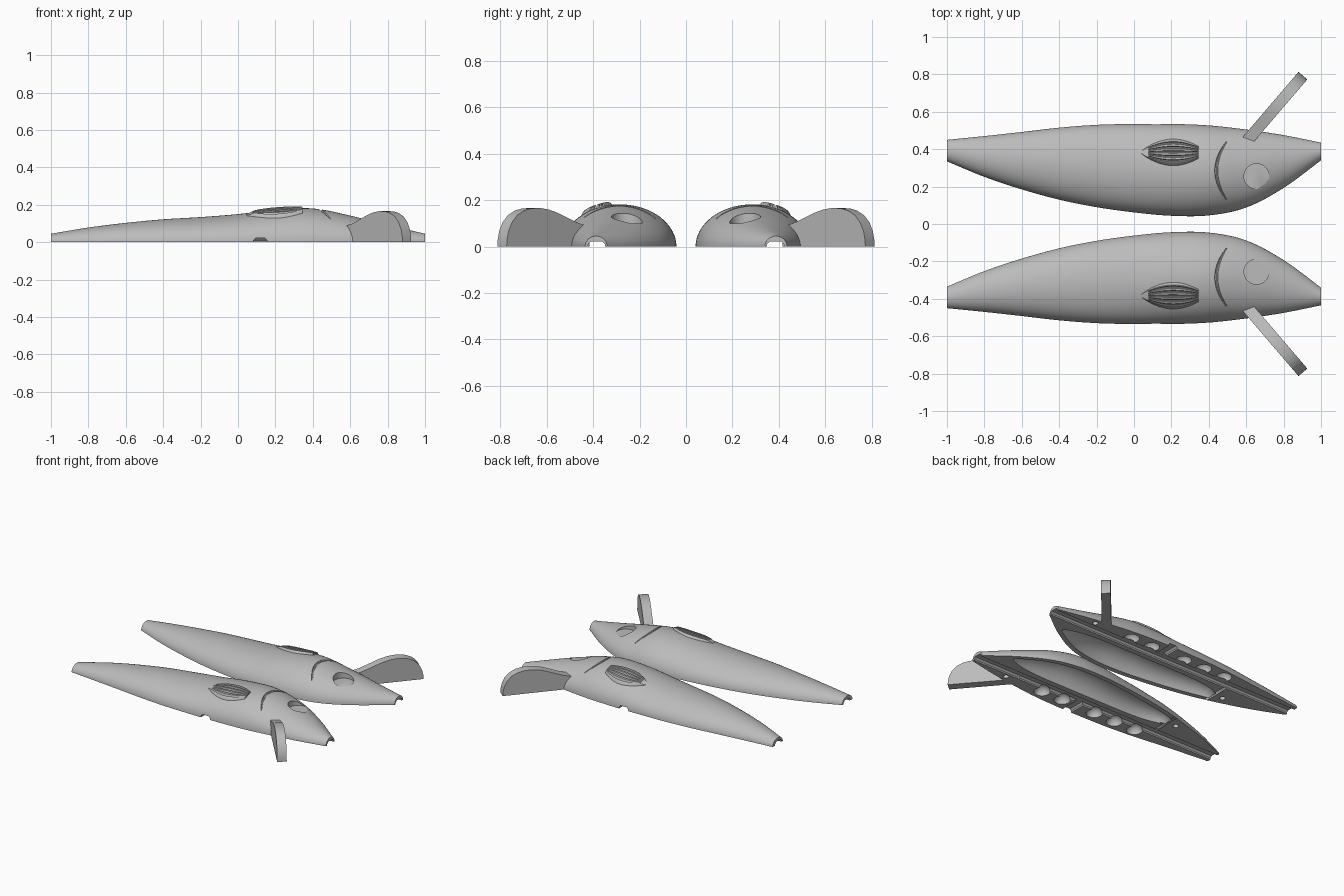
import bpy, bmesh, math
from mathutils import Vector

if "Cube" in bpy.data.objects:
    bpy.data.objects.remove(bpy.data.objects["Cube"], do_unlink=True)

grey = bpy.data.materials.new("plain grey")
grey.use_nodes = True
grey.diffuse_color = (0.5, 0.5, 0.5, 1)
grey.node_tree.nodes["Principled BSDF"].inputs["Base Color"].default_value = (0.5, 0.5, 0.5, 1)

# Body outline at even stations from tail to nose
BELLY = [.45, .47, .492, .515, .53, .535, .535, .527, .505, .475, .435]
BACK = [.335, .252, .185, .13, .09, .062, .044, .046, .088, .193, .34]
HEIGHT = [.045, .078, .103, .122, .134, .15, .173, .18, .142, .092, .045]


def curve(table, x):
    """Smooth value of an outline table at x."""
    t = min(max((x + 1) * 5, 0), 9.9999)
    i = int(t)
    f = t - i
    p1, p2 = table[i], table[i + 1]
    p0 = table[i - 1] if i else 2 * p1 - p2
    p3 = table[i + 2] if i < 9 else 2 * p2 - p1
    m1, m2 = (p2 - p0) / 2, (p3 - p1) / 2
    return (p1 + m1 * f + (3 * (p2 - p1) - 2 * m1 - m2) * f**2
            + (2 * (p1 - p2) + m1 + m2) * f**3)


def surface(x, y):
    """Height of the body skin."""
    lo, hi = curve(BACK, x), curve(BELLY, x)
    s = (2 * y - lo - hi) / (hi - lo)
    return curve(HEIGHT, x) * math.sqrt(max(0, 1 - s * s))


def finish(name, bm):
    bmesh.ops.recalc_face_normals(bm, faces=bm.faces)
    mesh = bpy.data.meshes.new(name)
    bm.to_mesh(mesh)
    bm.free()
    mesh.materials.append(grey)
    ob = bpy.data.objects.new(name, mesh)
    bpy.context.collection.objects.link(ob)
    return ob


def loft(name, rings):
    """Closed solid through rings of equal length."""
    bm = bmesh.new()
    rows = [[bm.verts.new(p) for p in ring] for ring in rings]
    n = len(rows[0])
    for a, b in zip(rows, rows[1:]):
        for i in range(n):
            j = (i + 1) % n
            bm.faces.new((a[i], a[j], b[j], b[i]))
    bm.faces.new(rows[0])
    bm.faces.new(rows[-1])
    return finish(name, bm)


def arch(x, lo, hi, h, n, drop=0):
    """Half-ellipse cross-section, optionally sunk below the ground."""
    pts = [(x, (lo + hi) / 2 - (hi - lo) / 2 * math.cos(math.pi * i / n),
            h * math.sin(math.pi * i / n)) for i in range(n + 1)]
    if drop:
        pts = [(x, lo, -drop)] + pts + [(x, hi, -drop)]
    return pts


def ball(name, x, y, r):
    bm = bmesh.new()
    bmesh.ops.create_uvsphere(bm, u_segments=28, v_segments=14, radius=r)
    bmesh.ops.translate(bm, verts=bm.verts, vec=(x, y, .001))
    return finish(name, bm)


def drum(name, x, y, z0, z1, r):
    rings = [[(x + r * math.cos(k * math.tau / 40), y + r * math.sin(k * math.tau / 40), z)
              for k in range(40)] for z in (z0, z1)]
    return loft(name, rings)


# Half body
xs = [-1 + i / 45 for i in range(91)]
body = loft("body", [arch(x, curve(BACK, x), curve(BELLY, x), curve(HEIGHT, x), 36) for x in xs])

# Cutters: wire channel, belly slot, ballast pockets and pin holes
profile = [(-.036, -.02), (-.036, .01), (-.024, .022), (.024, .022), (.036, .01), (.036, -.02)]
cutters = [
    loft("wire_channel", [[(x, .386 + u, z) for u, z in profile] for x in (-1.1, 1.1)]),
    loft("belly_slot", [[(.118 + u, y, z + .0005) for u, z in profile] for y in (.39, .7)]),
    drum("front_pin_hole", .705, .45, -.02, .04, .019),
    drum("rear_pin_hole", -.55, .235, -.02, .04, .019),
    drum("eye_socket", .655, .255, .1, .3, .067),
]
for x in (.4, .23, -.04, -.21, -.38):
    cutters.append(ball("ballast_pocket", x, .45, .053))

# Hollow chamber following the back
rings = []
for i in range(41):
    u = -1 + i / 20
    x = .165 + .645 * u
    taper = max(.12, (1 - u**6) ** .5)
    rings.append(arch(x, curve(BACK, x) + .035, .31 - .055 * u**6,
                      .62 * curve(HEIGHT, x) * taper, 18, .02))
cutters.append(loft("chamber", rings))

# Curved gill groove swept over the skin
path = []
for i in range(29):
    y = .13 + .31 * i / 28
    x = .44 + .055 * ((y - .285) / .155) ** 2
    path.append(Vector((x, y, surface(x, y))))
rings = []
for i, p in enumerate(path):
    along = (path[min(i + 1, 28)] - path[max(i - 1, 0)]).normalized()
    side = along.cross(Vector((0, 0, 1))).normalized()
    up = side.cross(along)
    r = .003 + .006 * math.sin(math.pi * i / 28)
    rings.append([p + r * (side * math.cos(k * math.tau / 8) + 1.3 * up * math.sin(k * math.tau / 8))
                  for k in range(8)])
cutters.append(loft("gill_groove", rings))

# Cut the body, then drop the cutters
for c in cutters:
    c.hide_render = True
    mod = body.modifiers.new(c.name, "BOOLEAN")
    mod.operation, mod.solver, mod.object = "DIFFERENCE", "EXACT", c
evaluated = body.evaluated_get(bpy.context.evaluated_depsgraph_get())
cut_mesh = bpy.data.meshes.new_from_object(evaluated)
body.modifiers.clear()
body.data = cut_mesh
for c in cutters:
    bpy.data.objects.remove(c, do_unlink=True)

# Side fin: raised leaf with curved ridges
bm = bmesh.new()
grid = []
ROWS = 30
for i in range(33):
    u = i / 32
    x = .04 + .305 * u
    half = .0725 * math.sin(math.pi * (.02 + .86 * u)) ** .8
    row = []
    for j in range(ROWS + 1):
        v = -1 + 2 * j / ROWS
        y = .383 + half * v
        lift = .017 * min(1, 6 * (1 - abs(v))) * min(1, .15 + 5 * u)
        if j % 5 in (0, 1) and 4 < j < ROWS - 3 and u > .15:
            lift -= .013
        row.append((x, y, surface(x, y) + lift - .002))
    grid.append([(x, row[0][1], .12)] + row + [(x, row[-1][1], .12)])
bm.free()
fin = loft("side_fin", grid)

# Diving lip: upright plate with a rounded outer end
start, end = Vector((.597, .436)), Vector((.903, .793))
axis = (end - start).normalized()
across = Vector((axis.y, -axis.x)) * .031
shape = [(0, 0), (0, .085), (.06, .1), (.12, .122), (.18, .145), (.23, .159), (.28, .166),
         (.33, .164), (.37, .155), (.41, .135), (.44, .105), (.46, .065), (.469, .025), (.47, 0)]
lip = loft("diving_lip", [[((start + axis * t + across * s).x, (start + axis * t + across * s).y, z)
                           for t, z in shape] for s in (-1, 1)])

# Mirrored second half and smooth shading
for ob in (body, fin, lip):
    mirror = ob.modifiers.new("second_half", "MIRROR")
    mirror.use_axis = (False, True, False)
    mirror.use_mirror_merge = False
    bpy.ops.object.select_all(action="DESELECT")
    ob.select_set(True)
    bpy.context.view_layer.objects.active = ob
    bpy.ops.object.shade_smooth_by_angle(angle=math.radians(32))
